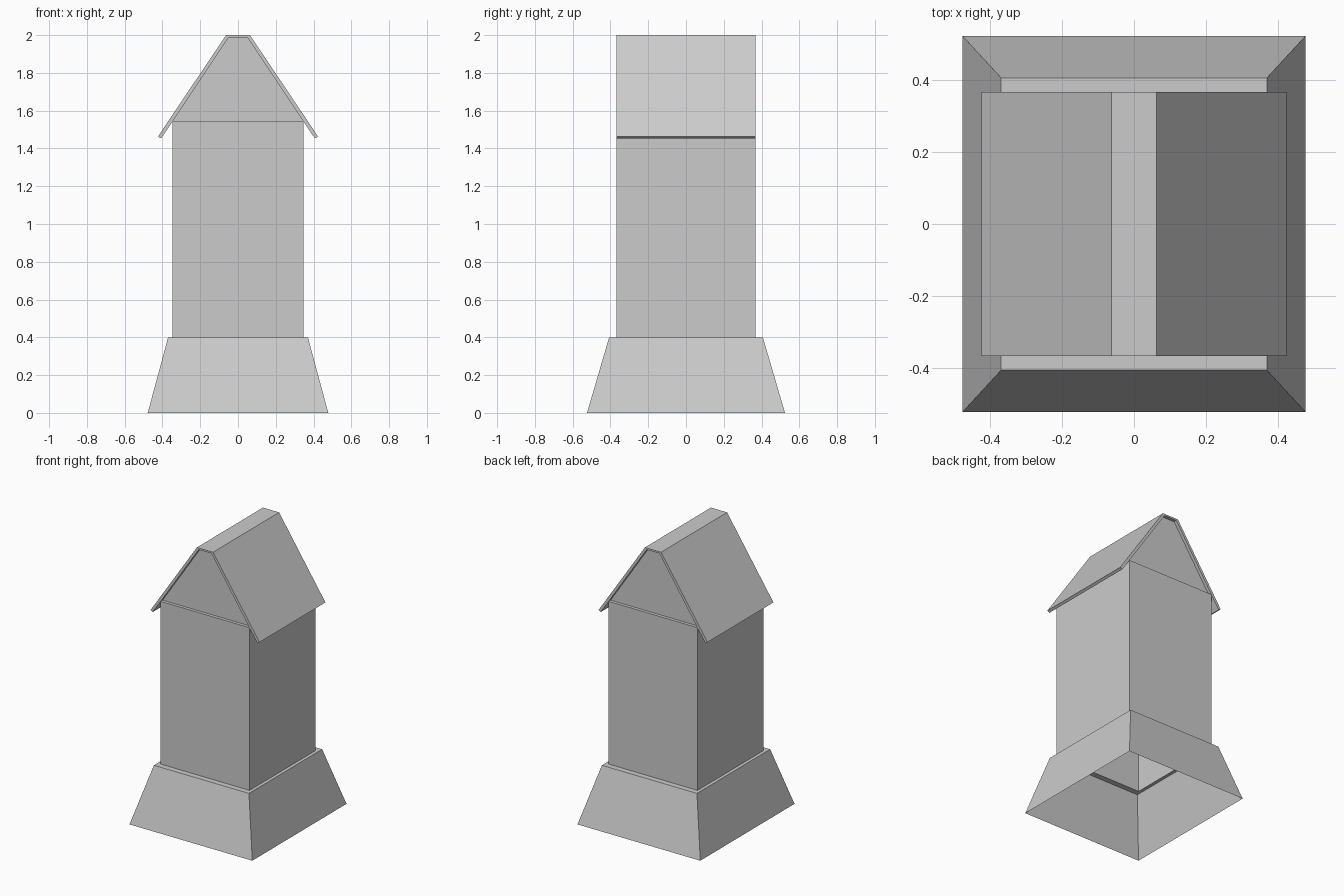
import bpy, bmesh

if "Cube" in bpy.data.objects:
    bpy.data.objects.remove(bpy.data.objects["Cube"])


def finish(name, bm):
    mesh = bpy.data.meshes.new(name)
    bm.to_mesh(mesh)
    bm.free()
    obj = bpy.data.objects.new(name, mesh)
    bpy.context.collection.objects.link(obj)
    return obj


def loft(rects):
    """Open shell through rectangles given as (half x, half y, z)."""
    bm = bmesh.new()
    rings = [[bm.verts.new((sx * x, sy * y, z))
              for sx, sy in ((-1, -1), (1, -1), (1, 1), (-1, 1))]
             for x, y, z in rects]
    for a, b in zip(rings, rings[1:]):
        for i in range(4):
            j = (i + 1) % 4
            bm.faces.new((a[i], a[j], b[j], b[i]))
    return bm


def prism(name, profile, half_y):
    """Closed prism: an x-z outline extruded along y."""
    bm = bmesh.new()
    face = bm.faces.new([bm.verts.new((x, -half_y, z)) for x, z in profile])
    ext = bmesh.ops.extrude_face_region(bm, geom=[face], use_keep_orig=True)
    verts = [v for v in ext["geom"] if isinstance(v, bmesh.types.BMVert)]
    bmesh.ops.translate(bm, verts=verts, vec=(0, 2 * half_y, 0))
    bmesh.ops.recalc_face_normals(bm, faces=bm.faces)
    return finish(name, bm)


def mirrored(half):
    return half + [(-x, z) for x, z in reversed(half)]


BODY_X, BODY_Y, FLOOR, EAVE = 0.347, 0.367, 0.40, 1.545
GABLE_Y = 0.345

# Flared plinth, hollow below, with a narrow ledge around the body
finish("plinth", loft([(0.478, 0.524, 0), (0.37, 0.407, FLOOR),
                       (BODY_X, BODY_Y, FLOOR)]))

# Body walls, each with a recessed panel
bm = loft([(BODY_X, BODY_Y, FLOOR), (BODY_X, BODY_Y, EAVE)])
bmesh.ops.inset_individual(bm, faces=bm.faces[:], thickness=0.033, depth=-0.026)
finish("panelled_body", bm)

# Gable ends and the sills beneath them
bm = bmesh.new()
for s in (-1, 1):
    gable = [bm.verts.new((x, s * GABLE_Y, z))
             for x, z in mirrored([(BODY_X, EAVE), (0.05, 1.987)])]
    bm.faces.new(gable if s > 0 else gable[::-1])
    sill = [bm.verts.new((x, s * BODY_Y, EAVE)) for x in (-BODY_X, BODY_X)]
    quad = [gable[0], gable[-1], sill[0], sill[1]]
    bm.faces.new(quad)
bmesh.ops.recalc_face_normals(bm, faces=bm.faces)
for f in bm.faces:
    c = f.calc_center_median()
    if (f.normal.z if abs(f.normal.z) > 0.5 else f.normal.y * c.y) < 0:
        f.normal_flip()
finish("gable_ends", bm)

# Thin roof with a flat ridge and overhanging eaves
outer = mirrored([(0.424, 1.463), (0.063, 2.0)])
inner = mirrored([(0.407, 1.453), (0.049, 1.988)])
prism("roof", outer + inner[::-1], BODY_Y)
